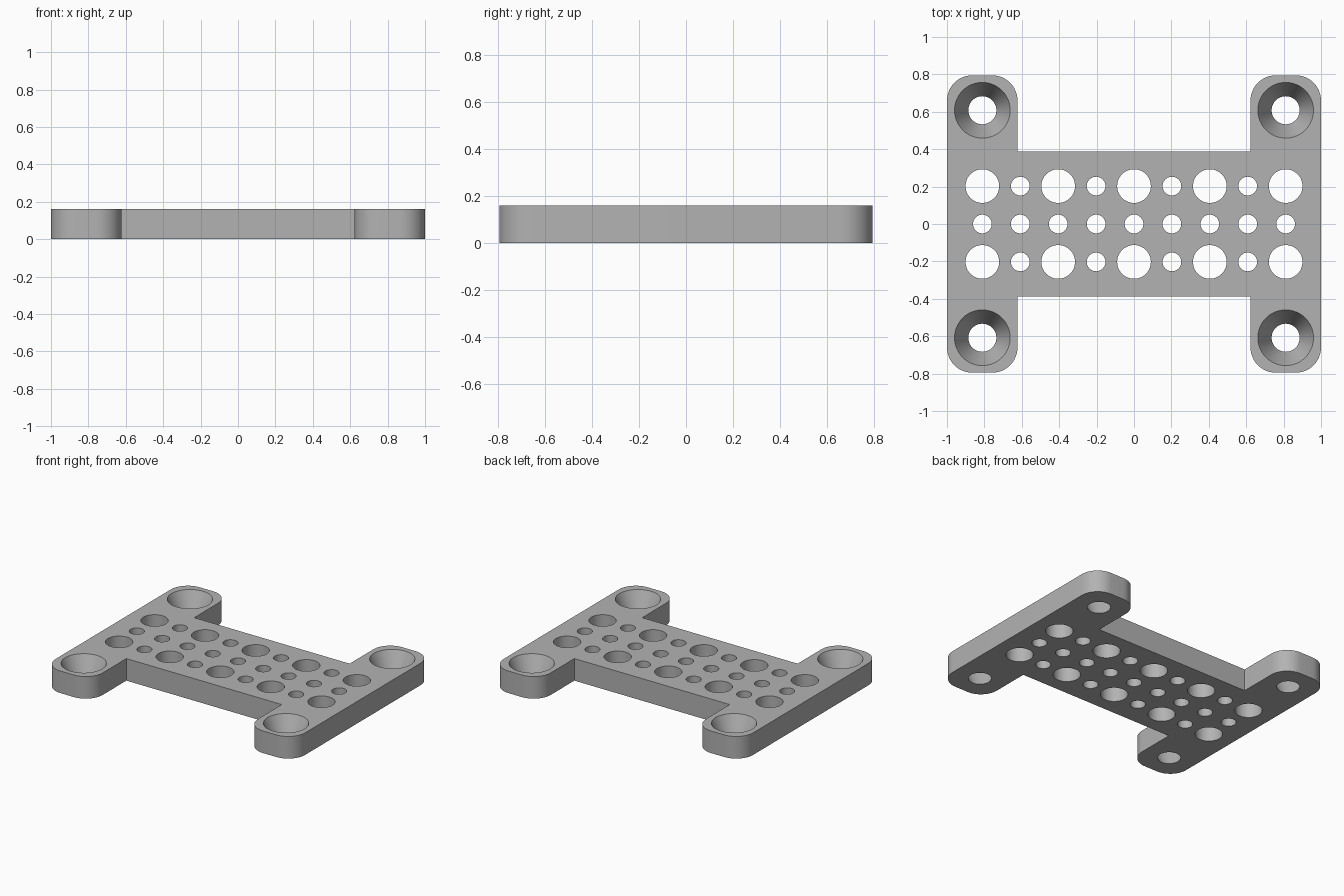
import bpy
import bmesh
from math import sin, cos, pi, radians

cube = bpy.data.objects.get("Cube")
if cube:
    bpy.data.objects.remove(cube, do_unlink=True)

HEIGHT = 0.16
PITCH = 0.2027
ARM_X, ARM_Y, ARM_INNER = 1.0, 0.795, 0.623
BAR_Y = 0.388
CORNER = 0.135


def arc(cx, cy, radius, start, end, steps):
    return [(cx + radius * cos(start + (end - start) * i / steps),
             cy + radius * sin(start + (end - start) * i / steps))
            for i in range(steps + 1)]


def circle(cx, cy, radius, steps=48):
    return arc(cx, cy, radius, 0, 2 * pi, steps)[:-1]


def outline():
    # One quarter of the H shape, mirrored around to close the loop
    quarter = arc(ARM_X - CORNER, ARM_Y - CORNER, CORNER, 0, pi / 2, 12)
    quarter += arc(ARM_INNER + CORNER, ARM_Y - CORNER, CORNER, pi / 2, pi, 12)
    quarter.append((ARM_INNER, BAR_Y))
    half = quarter + [(-x, y) for x, y in reversed(quarter)]
    return half + [(x, -y) for x, y in reversed(half)]


# Pairs of loops: the top one and the bottom one
loops = [(outline(), outline())]

# Grid of wide and narrow through holes
for row in (-1, 0, 1):
    for col in range(-4, 5):
        radius = 0.09 if row and col % 2 == 0 else 0.05
        hole = circle(col * PITCH, row * PITCH, radius)
        loops.append((hole, hole))

# Countersunk screw holes in the four ears
for sx in (-1, 1):
    for sy in (-1, 1):
        x, y = sx * 4 * PITCH, sy * 3 * PITCH
        loops.append((circle(x, y, 0.149), circle(x, y, 0.075)))

# Side walls and hole walls
bm = bmesh.new()
top_edges, bottom_edges = [], []
for upper, lower in loops:
    top = [bm.verts.new((x, y, HEIGHT)) for x, y in upper]
    low = [bm.verts.new((x, y, 0)) for x, y in lower]
    for i in range(len(top)):
        j = (i + 1) % len(top)
        bm.faces.new((low[i], low[j], top[j], top[i]))
        top_edges.append(bm.edges.get((top[i], top[j])))
        bottom_edges.append(bm.edges.get((low[i], low[j])))

# Flat top and bottom with the holes left open
for edges, direction in ((top_edges, 1), (bottom_edges, -1)):
    bmesh.ops.triangle_fill(bm, edges=edges, use_beauty=True,
                            normal=(0, 0, direction))
bmesh.ops.recalc_face_normals(bm, faces=bm.faces)

mesh = bpy.data.meshes.new("mounting_plate")
bm.to_mesh(mesh)
bm.free()
plate = bpy.data.objects.new("mounting_plate", mesh)
bpy.context.collection.objects.link(plate)

# Plain grey material
grey = bpy.data.materials.new("light_grey")
grey.use_nodes = True
colour = (0.45, 0.45, 0.45, 1)
grey.diffuse_color = colour
grey.node_tree.nodes["Principled BSDF"].inputs["Base Color"].default_value = colour
mesh.materials.append(grey)

bpy.context.view_layer.objects.active = plate
plate.select_set(True)
bpy.ops.object.shade_smooth_by_angle(angle=radians(30))
